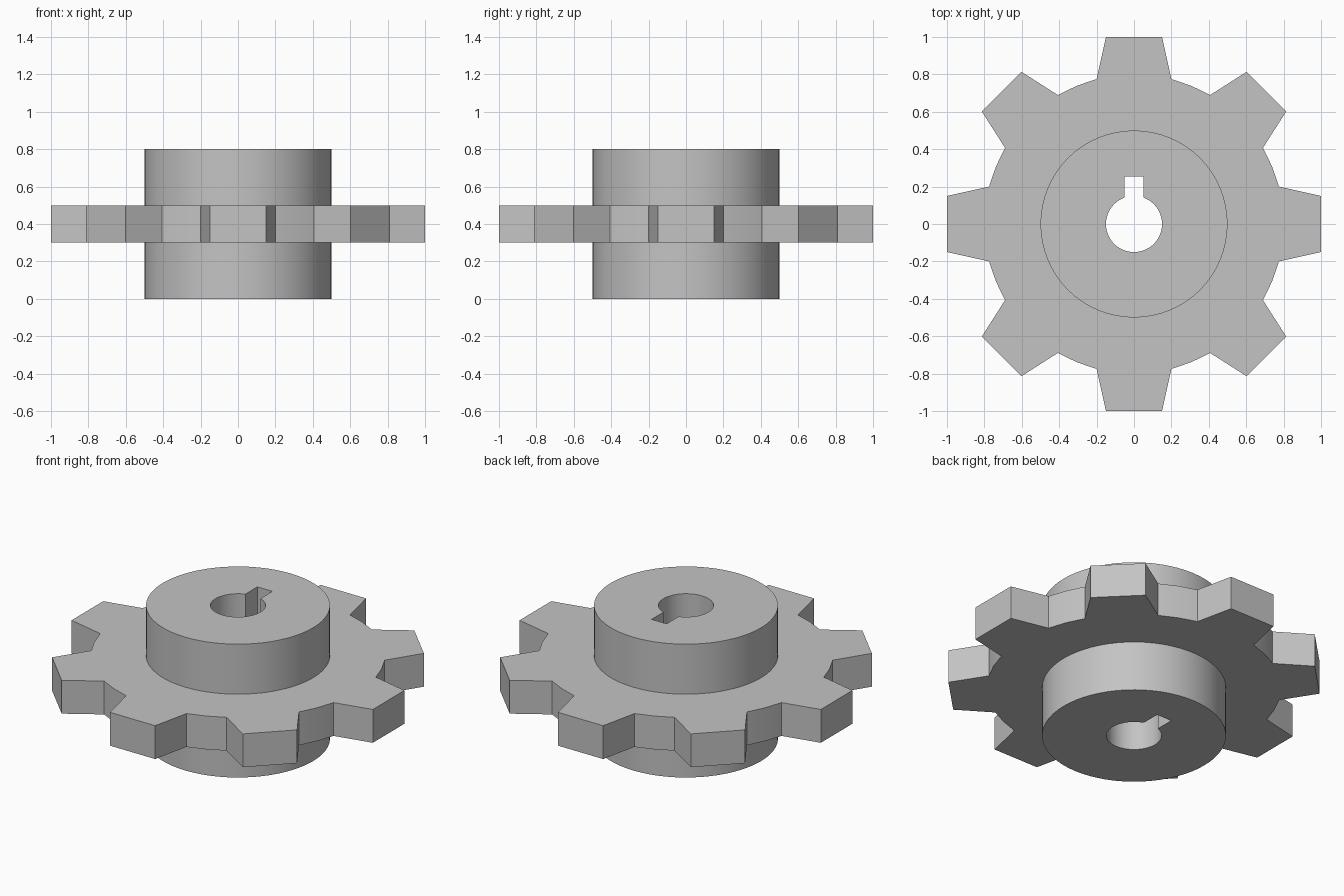
import bpy
import bmesh
from math import sin, cos, asin, pi, tau, radians
from mathutils import Vector, Matrix

default = bpy.data.objects.get("Cube")
if default:
    bpy.data.objects.remove(default, do_unlink=True)

# One plain grey metal
steel = bpy.data.materials.new("steel_grey")
steel.use_nodes = True
grey = (0.55, 0.55, 0.55, 1)
steel.diffuse_color = grey
steel.node_tree.nodes["Principled BSDF"].inputs["Base Color"].default_value = grey


def arc(radius, start, end, steps):
    """Points along an arc, both ends included."""
    angles = [start + (end - start) * i / steps for i in range(steps + 1)]
    return [Vector((radius * cos(a), radius * sin(a), 0)) for a in angles]


def pierced_prism(name, outline, hole, bottom, top):
    """Extrude a closed outline with a hole through it."""
    bm = bmesh.new()
    edges = []
    for loop in (outline, hole):
        verts = [bm.verts.new((p.x, p.y, bottom)) for p in loop]
        edges += [bm.edges.new((verts[i - 1], verts[i])) for i in range(len(verts))]
    bmesh.ops.triangle_fill(bm, use_beauty=True, edges=edges, normal=(0, 0, 1))
    lid = bmesh.ops.extrude_face_region(bm, geom=bm.faces[:])["geom"]
    moved = [v for v in lid if isinstance(v, bmesh.types.BMVert)]
    bmesh.ops.translate(bm, verts=moved, vec=(0, 0, top - bottom))
    bmesh.ops.recalc_face_normals(bm, faces=bm.faces[:])
    mesh = bpy.data.meshes.new(name)
    bm.to_mesh(mesh)
    bm.free()
    mesh.materials.append(steel)
    obj = bpy.data.objects.new(name, mesh)
    bpy.context.collection.objects.link(obj)
    bpy.ops.object.select_all(action="DESELECT")
    obj.select_set(True)
    bpy.context.view_layer.objects.active = obj
    bpy.ops.object.shade_smooth_by_angle(angle=radians(30))
    return obj


# Toothed plate: eight tapered teeth joined by short root arcs
TEETH = 8
ROOT_RADIUS = 0.8
TIP_HALF, ROOT_HALF = 0.15, 0.2
pitch = tau / TEETH
root_angle = asin(ROOT_HALF / ROOT_RADIUS)
gear_outline = []
for i in range(TEETH):
    turn = Matrix.Rotation(i * pitch, 3, "Z")
    tooth = [Vector((1, -TIP_HALF, 0)), Vector((1, TIP_HALF, 0))]
    valley = arc(ROOT_RADIUS, root_angle, pitch - root_angle, 2)
    gear_outline += [turn @ p for p in tooth + valley]
plate_hole = arc(0.48, 0, tau, 64)[:-1]
pierced_prism("toothed_plate", gear_outline, plate_hole, 0.3, 0.5)

# Hub: round boss with a keyed bore
KEY_HALF, KEY_TOP, BORE_RADIUS = 0.05, 0.255, 0.15
key_angle = asin(KEY_HALF / BORE_RADIUS)
bore = arc(BORE_RADIUS, pi / 2 + key_angle, 5 * pi / 2 - key_angle, 40)
bore += [Vector((KEY_HALF, KEY_TOP, 0)), Vector((-KEY_HALF, KEY_TOP, 0))]
pierced_prism("hub", arc(0.5, 0, tau, 64)[:-1], bore, 0, 0.8)
